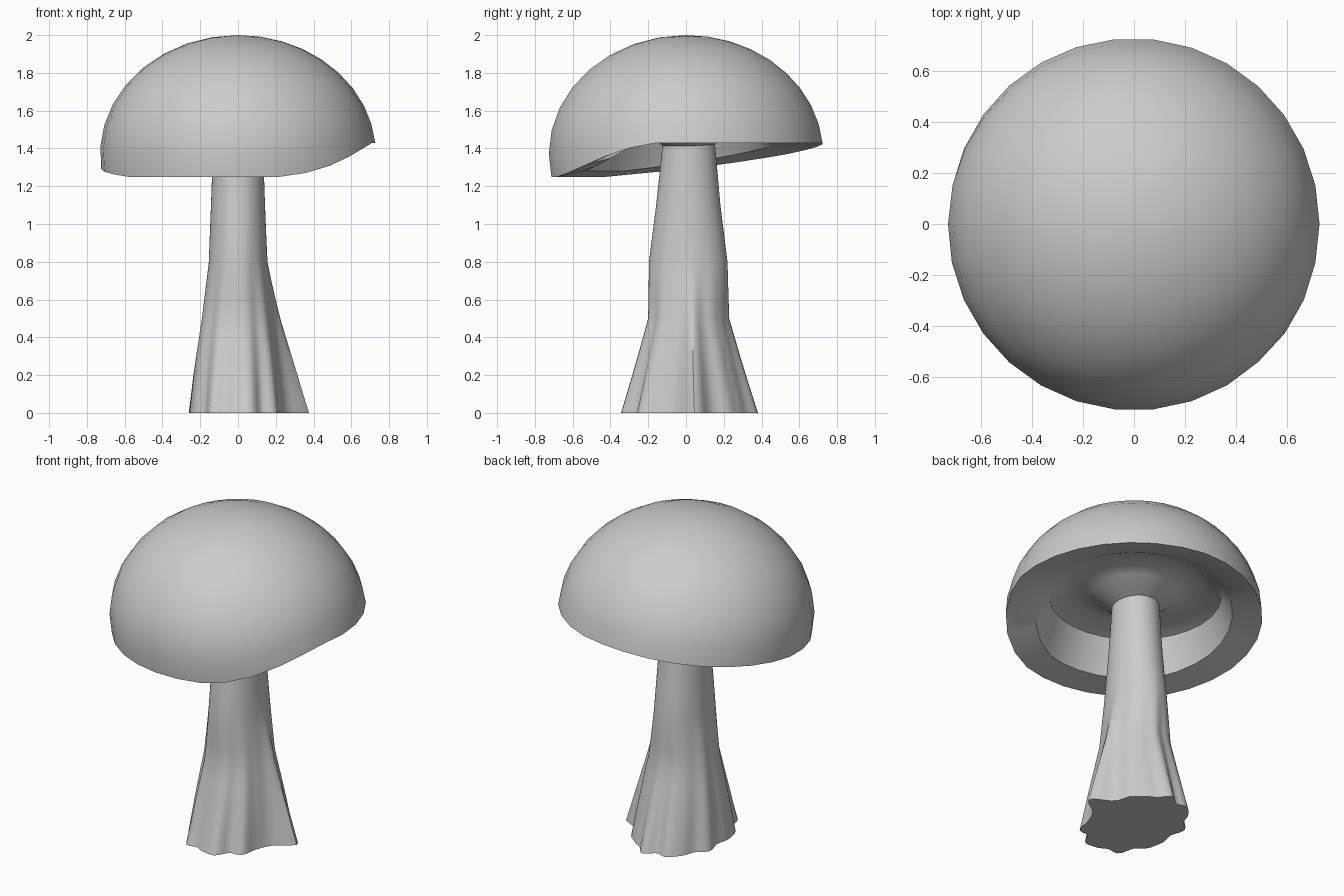
import bpy, bmesh
from math import sin, cos, acos, sqrt, radians, degrees, pi, exp

if "Cube" in bpy.data.objects:
    bpy.data.objects.remove(bpy.data.objects["Cube"])


def lerp_table(table, t):
    for a, b in zip(table, table[1:]):
        if t <= b[0]:
            f = max(0, (t - a[0]) / (b[0] - a[0]))
            return [p + (q - p) * f for p, q in zip(a[1:], b[1:])]
    return list(table[-1][1:])


def skin(name, rings, start=None, end=None, angle=40):
    """Bridge closed rings of points; close each end with a pole or a flat face."""
    bm = bmesh.new()
    loops = [[bm.verts.new(p) for p in r] for r in rings]
    n = len(loops[0])
    for a, b in zip(loops, loops[1:]):
        for i in range(n):
            j = (i + 1) % n
            bm.faces.new((a[i], a[j], b[j], b[i]))
    for loop, pole in ((loops[0], start), (loops[-1], end)):
        if pole:
            v = bm.verts.new(pole)
            for i in range(n):
                bm.faces.new((loop[i], loop[(i + 1) % n], v))
        else:
            bm.faces.new(loop)
    bmesh.ops.recalc_face_normals(bm, faces=bm.faces[:])
    me = bpy.data.meshes.new(name)
    bm.to_mesh(me)
    bm.free()
    ob = bpy.data.objects.new(name, me)
    bpy.context.collection.objects.link(ob)
    bpy.ops.object.select_all(action='DESELECT')
    ob.select_set(True)
    bpy.context.view_layer.objects.active = ob
    bpy.ops.object.shade_smooth_by_angle(angle=radians(angle))
    return ob


# Cap: ellipsoid dome with an uneven rim (angle from +x, rim height)
SEG = 30
RIM = [(0, 1.43), (90, 1.43), (115, 1.40), (145, 1.35), (180, 1.29), (215, 1.25),
       (293, 1.25), (310, 1.30), (322, 1.35), (335, 1.40), (345, 1.43), (360, 1.43)]
ZC, R, H = 1.37, 0.73, 0.63
angles = [2 * pi * i / SEG for i in range(SEG)]
rims = [lerp_table(RIM, degrees(a))[0] for a in angles]

cap_rings = []
for k in range(1, 10):
    ring = []
    for a, z in zip(angles, rims):
        p = acos((z - ZC) / H) * k / 9
        ring.append((R * sin(p) * cos(a), R * sin(p) * sin(a), ZC + H * cos(p)))
    cap_rings.append(ring)

# Underside: sloping lip, then a hollow that comes back down to the stem
cap_rings.append([(0.56 * cos(a), 0.56 * sin(a), z + 0.03) for a, z in zip(angles, rims)])
for r, z in ((0.49, 1.49), (0.36, 1.53), (0.24, 1.50), (0.13, 1.41)):
    cap_rings.append([(r * cos(a), r * sin(a) + 0.01, z) for a in angles])
skin("cap", cap_rings, start=(0, 0, 2.0), end=(0, 0.01, 1.41))

# Stem: (height, x radius, y radius, y centre)
STEM = [(0, 0.265, 0.36, 0.012), (0.25, 0.235, 0.285, 0.012), (0.5, 0.195, 0.215, 0.012),
        (0.8, 0.155, 0.208, 0.012), (1.1, 0.143, 0.17, 0.012), (1.43, 0.132, 0.138, 0.015)]
N = 72
stem_rings = []
for z in (0, 0.1, 0.2, 0.3, 0.4, 0.5, 0.6, 0.7, 0.8, 0.95, 1.1, 1.25, 1.43):
    rx, ry, cy = lerp_table(STEM, z)
    w = max(0, 1 - z / 0.85)
    ring = []
    for i in range(N):
        a = 2 * pi * i / N
        # root flutes fade out upwards, with one larger root on the right
        s = 1 + 0.05 * w * (cos(9 * a) + 0.5 * sin(14 * a) - 0.6)
        d = (degrees(a) - 8 + 180) % 360 - 180
        fin = 0.11 * w ** 1.5 * exp(-(d / 13) ** 2)
        ring.append((rx * s * cos(a) + fin, ry * s * sin(a) + cy, z))
    stem_rings.append(ring)
skin("stem", stem_rings, angle=45)
